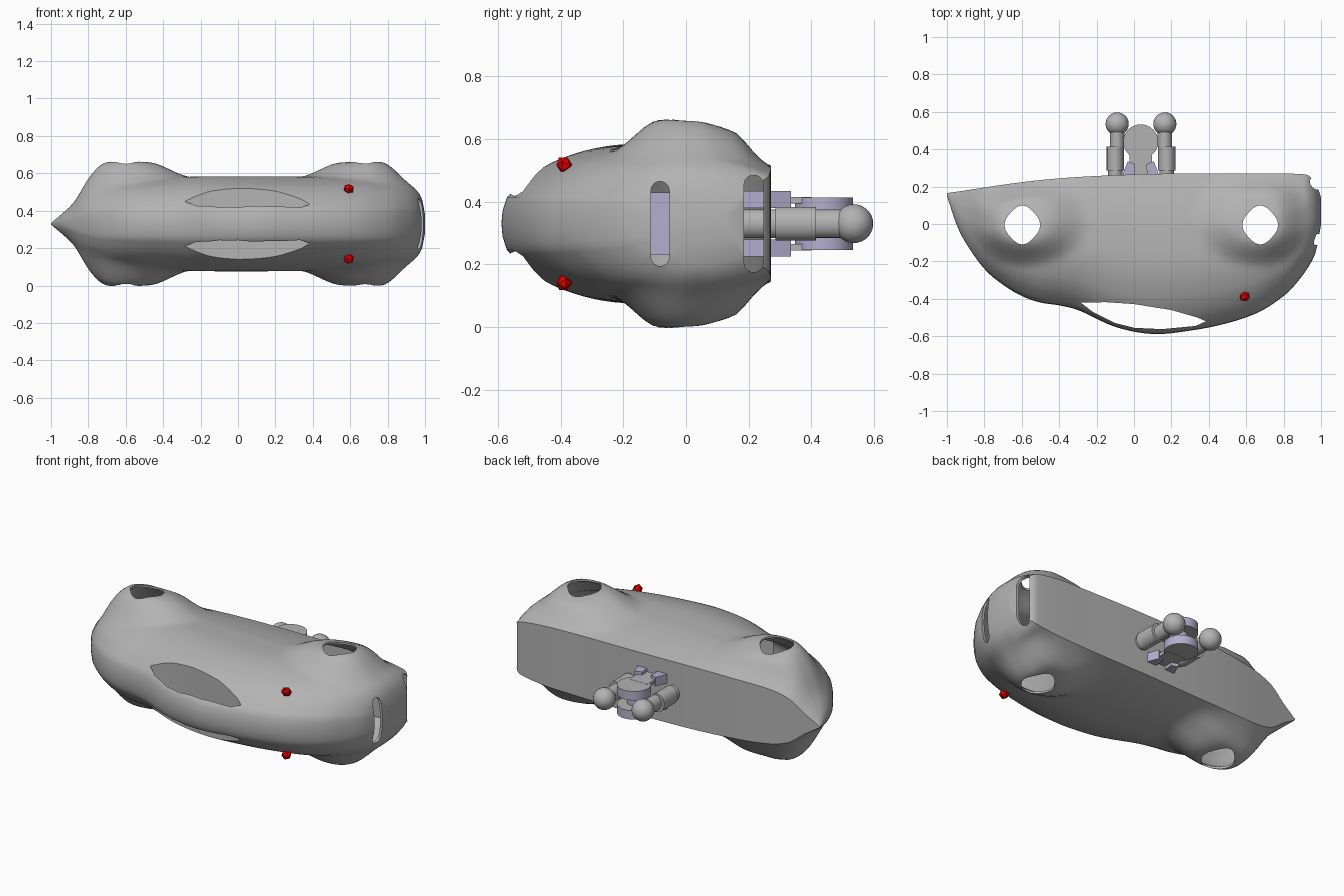
import bpy, bmesh, math
from mathutils import Vector

cube = bpy.data.objects.get("Cube")
if cube:
    bpy.data.objects.remove(cube, do_unlink=True)

MID = 0.33  # height of the symmetry plane


def material(name, rgb):
    m = bpy.data.materials.new(name)
    m.use_nodes = True
    m.diffuse_color = (*rgb, 1)
    m.node_tree.nodes["Principled BSDF"].inputs["Base Color"].default_value = (*rgb, 1)
    return m


GREY = material("body grey", (0.45, 0.45, 0.45))
RED = material("lamp red", (0.75, 0.0, 0.0))
LILAC = material("coupling lilac", (0.46, 0.43, 0.62))


def add(name, bm, mat=None, smooth=None):
    me = bpy.data.meshes.new(name)
    bm.to_mesh(me)
    bm.free()
    ob = bpy.data.objects.new(name, me)
    bpy.context.collection.objects.link(ob)
    if mat:
        me.materials.append(mat)
    if smooth:
        shade(ob, smooth)
    return ob


def activate(ob):
    bpy.ops.object.select_all(action='DESELECT')
    ob.select_set(True)
    bpy.context.view_layer.objects.active = ob


def shade(ob, degrees):
    activate(ob)
    bpy.ops.object.shade_smooth_by_angle(angle=math.radians(degrees))


def prism(name, pts, mat=None, smooth=None):
    """Join two matching 3D loops into a closed solid."""
    bm = bmesh.new()
    a, b = [[bm.verts.new(p) for p in loop] for loop in pts]
    n = len(a)
    bm.faces.new(a)
    bm.faces.new(b)
    for i in range(n):
        j = (i + 1) % n
        bm.faces.new((a[i], a[j], b[j], b[i]))
    bmesh.ops.recalc_face_normals(bm, faces=bm.faces)
    return add(name, bm, mat, smooth)


def prism_z(name, pts, z0, z1, mat=None, smooth=None):
    return prism(name, [[(x, y, z) for x, y in pts] for z in (z0, z1)], mat, smooth)


def oval(cx, cy, rx, ry, n, lobes=0.0):
    out = []
    for i in range(n):
        a = math.tau * i / n
        k = 1 - lobes * (1 - math.cos(4 * a))
        out.append((cx + rx * k * math.cos(a), cy + ry * k * math.sin(a)))
    return out


def spline(pts, x):
    """Smooth interpolation through (x, value) points."""
    i = 0
    while i < len(pts) - 2 and x > pts[i + 1][0]:
        i += 1
    (x0, a), (x1, b) = pts[i], pts[i + 1]

    def slope(k):
        p, q = pts[max(k - 1, 0)], pts[min(k + 1, len(pts) - 1)]
        return (q[1] - p[1]) / (q[0] - p[0])
    h = x1 - x0
    t = (x - x0) / h
    return ((1 + 2 * t) * (1 - t) ** 2 * a + t * (1 - t) ** 2 * h * slope(i)
            + t * t * (3 - 2 * t) * b + t * t * (t - 1) * h * slope(i + 1))


# Body outline along the length: roof line, floor line, half width
ROOF = [(-1, .15), (-.95, .0), (-.9, -.1), (-.8, -.24), (-.7, -.325), (-.6, -.385),
        (-.5, -.42), (-.4, -.435), (-.3, -.46), (-.1, -.55), (.1, -.588), (.3, -.57),
        (.5, -.53), (.67, -.47), (.8, -.385), (.87, -.315), (.95, -.2), (.98, -.12), (1, 0)]
FLOOR = [(-1, .165), (-.5, .235), (0, .265), (.5, .27), (.92, .265), (.955, .237),
         (.985, .19), (1, .14)]
WIDTH = [(-1, .004), (-.9, .09), (-.85, .145), (-.8, .185), (-.7, .22), (-.5, .24),
         (-.2, .252), (.3, .252), (.6, .247), (.75, .24), (.9, .215), (.945, .188),
         (.985, .13), (1, .05)]
# Cross-section: fraction of the way from roof to floor, fraction of half width
SECTION = [(0, 0), (.004, .16), (.02, .33), (.055, .45), (.105, .6), (.16, .72),
           (.22, .82), (.34, .945), (.46, 1), (.62, .99), (.7, .97), (.85, .88),
           (1, .74), (1, .37), (1, 0)]


def section_points():
    out = []
    for (t0, s0), (t1, s1) in zip(SECTION, SECTION[1:]):
        steps = 4 if .22 <= t0 < 1 else 2
        for k in range(steps):
            f = k / steps
            t = t0 + (t1 - t0) * f
            s = spline(SECTION[2:13], t) if .055 <= t0 < 1 else s0 + (s1 - s0) * f
            out.append((t, s))
    return out + [SECTION[-1]]


def fender(x, y, floor):
    """Swelling over each wheel, 0 to 1, fading out at the floor edge."""
    best = 0
    for cx, back, fore in ((-.6, .28, .37), (.675, .37, .26)):
        dx = x - cx
        r = math.hypot(dx / (back if dx < 0 else fore), y / (.24 if y < 0 else .4))
        u = min(max((1 - r) / .68, 0), 1)
        best = max(best, u * u * (3 - 2 * u))
    return best * min(1, max(floor - y, 0) / .1)


def ring(x, half):
    roof, floor, w = spline(ROOF, x), spline(FLOOR, x), max(spline(WIDTH, x), .004)
    right = []
    for t, s in half:
        y = roof + (floor - roof) * t
        right.append(Vector((x, y, s * w + fender(x, y, floor) * max(.332 - w, 0) * s)))
    left = [Vector((p.x, p.y, -p.z)) for p in right[-2:0:-1]]
    return [p + Vector((0, 0, MID)) for p in right + left], Vector((x, (roof + floor) / 2, MID))


def loft(bm, rings):
    loops = [[bm.verts.new(p) for p in r] for r in rings]
    n = len(loops[0])
    faces = [bm.faces.new(loops[0]), bm.faces.new(loops[-1])]
    for a, b in zip(loops, loops[1:]):
        for i in range(n):
            j = (i + 1) % n
            faces.append(bm.faces.new((a[i], a[j], b[j], b[i])))
    bmesh.ops.recalc_face_normals(bm, faces=faces)
    return faces


# Hollow body shell: outer skin and a slightly smaller inner skin
half = section_points()
count = 90
stations = [.7 * u + .3 * math.sin(u * math.pi / 2)
            for u in (-1 + 2 * i / count for i in range(count + 1))]
outer, inner = [], []
for x in stations:
    pts, mid = ring(x, half)
    outer.append(pts)
    thin = []
    for p in pts:
        d = mid - p
        q = p + d.normalized() * min(.012, d.length * .5)
        thin.append(Vector((q.x * .987, q.y, q.z)))
    inner.append(thin)
bm = bmesh.new()
loft(bm, outer)
bmesh.ops.reverse_faces(bm, faces=loft(bm, inner))
body = add("body_shell", bm, GREY)

# Openings: wheel holes, side windows, two nose slots
sill = [(-.285, -.42), (-.15, -.418), (0, -.428), (.2, -.46), (.34, -.5), (.385, -.52)]
window = sill + [(.33, -.545), (.15, -.562), (0, -.555), (-.1, -.53), (-.22, -.47)]
cutters = [prism_z("wheel_cutter", oval(cx, -.005, .096, .105, 24, .05), -.1, .8)
           for cx in (-.597, .675)]
cutters.append(prism_z("window_cutter", window, -.1, .8))
for y0, y1, reach in ((-.112, -.053, .135), (.185, .247, .155)):
    r = (y1 - y0) / 2
    pts = []
    for i in range(16):
        a = math.pi * (i % 8) / 7 + (math.pi if i > 7 else 0)
        side = 1 if i < 8 else -1
        pts.append(((y0 + y1) / 2 + r * math.cos(a), MID + side * (reach - r) + r * math.sin(a)))
    cutters.append(prism("slot_cutter", [[(x, y, z) for y, z in pts] for x in (.86, 1.1)]))
activate(body)
for c in cutters:
    mod = body.modifiers.new("opening", 'BOOLEAN')
    mod.operation, mod.solver, mod.object = 'DIFFERENCE', 'EXACT', c
    bpy.ops.object.modifier_apply(modifier=mod.name)
for c in cutters:
    bpy.data.objects.remove(c, do_unlink=True)
shade(body, 35)

# Deck closing the body between the two window sills, under the roof strip
bm = bmesh.new()
rows = []
for i in range(25):
    x = sill[0][0] + (sill[-1][0] - sill[0][0]) * i / 24
    y = spline(sill, x) + .002
    roof, floor = spline(ROOF, x), spline(FLOOR, x)
    w = spline(SECTION[:13], max((y - roof) / (floor - roof), 0)) * spline(WIDTH, x) - .004
    rows.append([bm.verts.new((x, y, MID + side * w)) for side in (-1, 1)])
for a, b in zip(rows, rows[1:]):
    bm.faces.new((a[0], b[0], b[1], a[1]))
add("window_deck", bm, GREY, 35)

# Head lamps, faceted
for side, name in ((1, "left_lamp"), (-1, "right_lamp")):
    bm = bmesh.new()
    bmesh.ops.create_icosphere(bm, subdivisions=1, radius=.03)
    lamp = add(name, bm, RED)
    lamp.location = (.592, -.388, MID + side * .187)
    lamp.rotation_euler = (side * .6, 0, 0)
    lamp.scale = (1, .85, 1)

# Coupling under the floor: stepped rods ending in balls
for name, x, bx in (("rear", -.1, -.09), ("front", .175, .165)):
    for part, y0, y1, r in (("inner", .18, .285, .046), ("sleeve", .285, .415, .054),
                            ("neck", .415, .5, .045)):
        loops = [[(x + (bx - x) * (part == "neck") + a, y, MID + b)
                  for a, b in oval(0, 0, r * .85, r, 24)] for y in (y0, y1)]
        prism(f"{name}_rod_{part}", loops, GREY, 35)
    bm = bmesh.new()
    bmesh.ops.create_uvsphere(bm, u_segments=24, v_segments=14, radius=.062)
    add(f"{name}_ball", bm, GREY, 60).location = (bx, .535, MID)

# Pivot discs, lilac rims with grey faces, and the bracket arms
for side, name in ((1, "upper"), (-1, "lower")):
    z0, z1 = sorted((MID + side * .035, MID + side * .08))
    prism_z(f"{name}_pivot_disc", oval(.036, .44, .093, .093, 32), z0, z1, LILAC, 35)
    for z in (MID + side * .033, MID + side * .082):
        prism_z(f"{name}_disc_face", oval(.036, .44, .093, .093, 32), z - .002, z + .002, GREY, 35)
    for dx in (-1, 1):
        cx = .036 + dx * .06
        arm = [(cx + dx * .04, .18), (cx + dx * .035, .27), (cx + dx * .01, .335),
               (cx - dx * .03, .32), (cx - dx * .02, .18)]
        za, zb = sorted((MID + side * .05, MID + side * .104))
        prism_z(f"{name}_bracket_arm", arm, za, zb, LILAC)
    za, zb = sorted((MID + side * .065, MID + side * .085))
    prism_z(f"{name}_inner_strut", [(-.025, -.06), (.097, -.06), (.097, .4), (-.025, .4)],
            za, zb, GREY)
prism_z("pivot_core", oval(.036, .42, .05, .05, 20), MID - .04, MID + .04, LILAC, 35)
prism_z("inner_block", [(-.06, -.12), (.13, -.12), (.13, -.04), (-.06, -.04)],
        MID - .1, MID + .1, LILAC)
